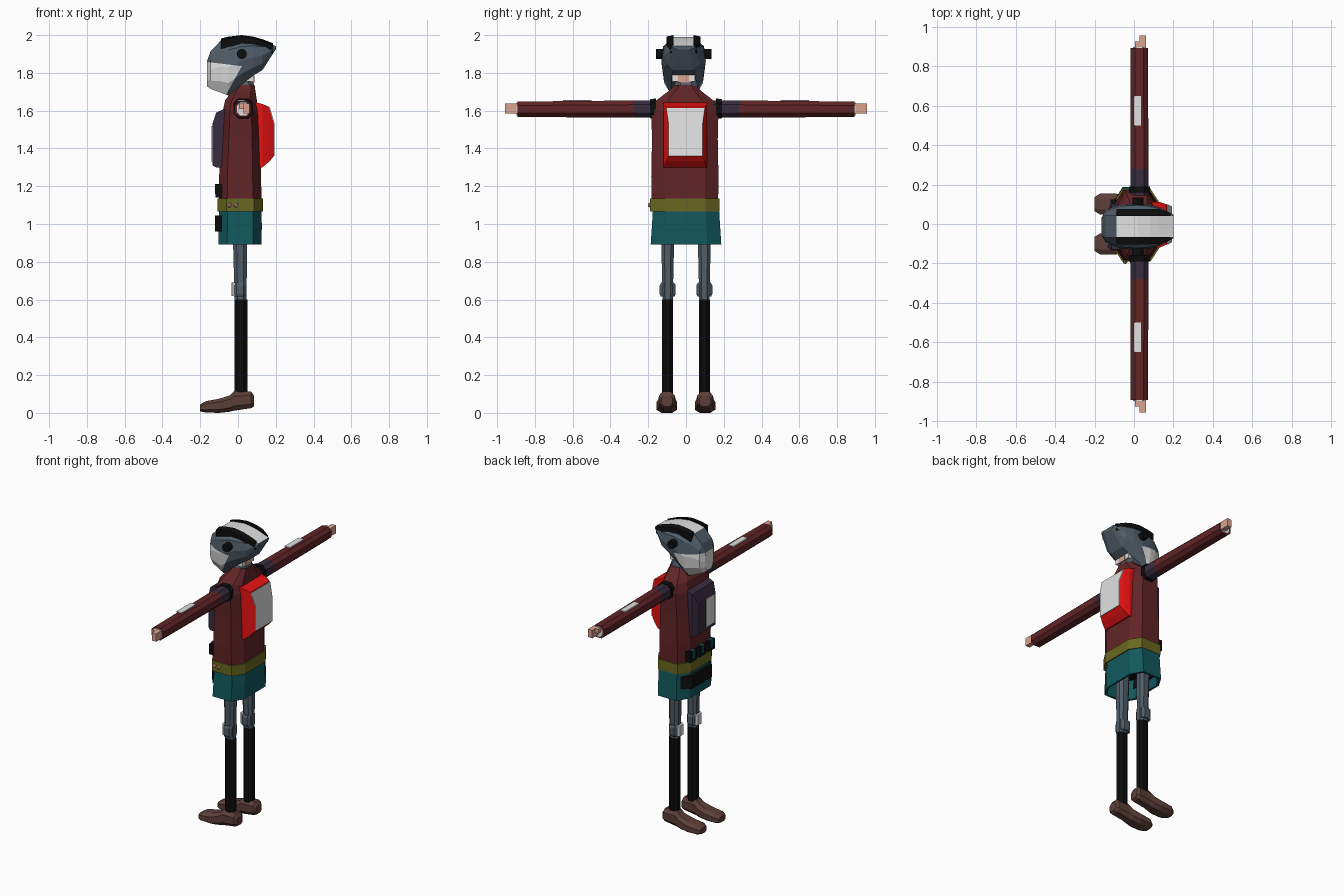
import bpy, bmesh, math
from mathutils import Vector

cube = bpy.data.objects.get("Cube")
if cube:
    bpy.data.objects.remove(cube, do_unlink=True)

# Materials, linear colours
def material(name, r, g, b):
    m = bpy.data.materials.new(name)
    m.use_nodes = True
    m.diffuse_color = (r, g, b, 1)
    bsdf = next(n for n in m.node_tree.nodes if n.type == 'BSDF_PRINCIPLED')
    bsdf.inputs["Base Color"].default_value = (r, g, b, 1)
    bsdf.inputs["Roughness"].default_value = 0.8
    return m

MAROON = material("maroon cloth", .12, .018, .02)
SLATE = material("slate grey", .08, .11, .14)
RED = material("bright red", .8, .006, .006)
WHITE = material("white", .75, .75, .75)
OLIVE = material("olive belt", .14, .14, .015)
TEAL = material("teal cloth", .006, .1, .11)
BROWN = material("brown leather", .11, .05, .04)
BLACK = material("black", .004, .004, .004)
SKIN = material("skin", .7, .36, .27)
PURPLE = material("dark purple", .04, .025, .05)

def finish(name, bm, mats, rule=None):
    bmesh.ops.recalc_face_normals(bm, faces=bm.faces[:])
    if rule:
        for f in bm.faces:
            f.material_index = rule(f.calc_center_median(), f.normal)
    mesh = bpy.data.meshes.new(name)
    bm.to_mesh(mesh)
    bm.free()
    for m in mats:
        mesh.materials.append(m)
    ob = bpy.data.objects.new(name, mesh)
    bpy.context.collection.objects.link(ob)
    return ob

def loft_mesh(rings):
    bm = bmesh.new()
    rows = [[bm.verts.new(p) for p in ring] for ring in rings]
    n = len(rows[0])
    for a, b in zip(rows, rows[1:]):
        for i in range(n):
            bm.faces.new((a[i], a[(i + 1) % n], b[(i + 1) % n], b[i]))
    bm.faces.new(rows[0])
    bm.faces.new(rows[-1])
    return bm

def loft(name, rings, mats, rule=None):
    return finish(name, loft_mesh(rings), mats, rule)

def octagon(u0, u1, v0, v1, c):
    """Rectangle with corners cut by fraction c."""
    a, b = (u1 - u0) * c, (v1 - v0) * c
    return [(u0 + a, v0), (u1 - a, v0), (u1, v0 + b), (u1, v1 - b),
            (u1 - a, v1), (u0 + a, v1), (u0, v1 - b), (u0, v0 + b)]

def flat_ring(z, x0, x1, hy, c=.25, y=0):
    return [(u, v, z) for u, v in octagon(x0, x1, y - hy, y + hy, c)]

def side_ring(y, x0, x1, z0, z1, c=.25):
    return [(u, y, v) for u, v in octagon(x0, x1, z0, z1, c)]

def box(name, x0, x1, y0, y1, z0, z1, mat):
    return loft(name, [[(x0, y0, z), (x1, y0, z), (x1, y1, z), (x0, y1, z)]
                       for z in (z0, z1)], [mat])

# Helmet: sections along x (x, top, bottom, half width)
HY = -.013
sections = [(-.165, 1.86, 1.73, .045), (-.145, 1.915, 1.715, .08),
            (-.09, 1.972, 1.695, .105), (-.05, 1.982, 1.68, .114),
            (.02, 1.99, 1.74, .118), (.08, 1.982, 1.785, .112),
            (.13, 1.968, 1.815, .098), (.2, 1.942, 1.925, .06)]

def helmet_ring(x, top, bot, w):
    h = top - bot
    half = [(min(.055, w), top), (w * .92, top - h * .2), (w, top - h * .5),
            (w * .9, bot + h * .22), (w * .55, bot)]
    return [(x, HY + y, z) for y, z in half] + [(x, HY - y, z) for y, z in reversed(half)]

bm = loft_mesh([helmet_ring(*s) for s in sections])
for co, no in (((-.165, 0, 1.858), (.12, 0, 1)), ((.02, 0, 1.835), (1, 0, -.55))):
    bmesh.ops.bisect_plane(bm, geom=bm.verts[:] + bm.edges[:] + bm.faces[:],
                           plane_co=co, plane_no=no)

def helmet_colour(c, n):
    if n.z > .7 and c.x > -.09 and abs(c.y - HY) < .03:
        return 1
    below = c.z - 1.858 + .12 * (c.x + .165) < 0
    ahead = c.x - .02 - .55 * (c.z - 1.835) < 0
    return 1 if below and ahead and n.z > -.7 else 0

finish("helmet", bm, [SLATE, WHITE], helmet_colour)

# Helmet rails and ear discs, both sides
for side, label in ((-1, "front"), (1, "back")):
    rail = []
    for x, top, bot, w in sections[2:-1] + [(.185, 1.947, 1.9, .075)]:
        a, b = HY + side * .054, HY + side * min(.09, w * .9)
        rail.append([(x, a, top - .02), (x, b, top - .045),
                     (x, b, top + .002), (x, a, top + .01)])
    loft(label + "_helmet_rail", rail, [BLACK])
    bpy.ops.mesh.primitive_cylinder_add(vertices=12, radius=.027, depth=.05,
                                        location=(.02, HY + side * .122, 1.9),
                                        rotation=(math.pi / 2, 0, 0))
    disc = bpy.context.object
    disc.name = label + "_ear_disc"
    disc.data.materials.append(BLACK)

# Face seen under the rear opening, and neck
box("collar_guard", .03, .085, HY - .06, HY + .06, 1.755, 1.795, WHITE)
box("face_skin", .04, .088, HY - .03, HY + .03, 1.75, 1.785, SKIN)
loft("neck", [flat_ring(1.66, -.03, .09, .065), flat_ring(1.73, -.025, .088, .062),
              flat_ring(1.78, -.02, .07, .05)], [SLATE])

# Torso, belt and skirt
TY = -.006
loft("torso", [flat_ring(z, a, b, h, .2, TY) for z, a, b, h in
               ((1.1, -.1, .125, .176), (1.25, -.1, .122, .178), (1.45, -.09, .116, .174),
                (1.6, -.08, .108, .178), (1.655, -.068, .1, .15),
                (1.705, -.03, .092, .085), (1.735, -.01, .088, .055))], [MAROON])
loft("belt", [flat_ring(z, -.108, .132, .184, .2, TY) for z in (1.065, 1.135)], [OLIVE])
loft("skirt", [flat_ring(1.08, -.1, .125, .175, .2), flat_ring(.98, -.102, .126, .181, .2),
               flat_ring(.892, -.104, .124, .187, .2), flat_ring(.892, -.09, .112, .172, .2),
               flat_ring(1.02, -.085, .105, .165, .2)], [TEAL, BLACK],
     lambda c, n: 1 if n.z < -.9 and c.z > .95 else 0)
for i in range(2):
    bpy.ops.mesh.primitive_ico_sphere_add(subdivisions=1, radius=.014,
                                          location=(-.045 + .035 * i, -.19, 1.1))
    bpy.context.object.name = "belt_button_%d" % (i + 1)
    bpy.context.object.data.materials.append(SKIN)

# Pouches above the belt and pack on the skirt
for i in range(3):
    y = -.1 + i * .095
    box("pouch_%d" % (i + 1), -.12, -.085, y - .035, y + .035, 1.14, 1.21, BLACK)
    box("pouch_flap_%d" % (i + 1), -.123, -.084, y - .012, y + .012, 1.16, 1.213, TEAL)
loft("skirt_pack", [[(-.085, -.15, z), (-.122, -.1, z), (-.122, .1, z), (-.07, .16, z)]
                    for z in (.96, 1.045)], [BLACK])

# Chest plate with a light panel
loft("chest_plate", [[(x, y0, z0), (x, y1, z0), (x, y1, z1), (x, y0, z1)]
                     for x, y0, y1, z0, z1 in ((-.07, -.13, .1, 1.3, 1.61),
                                               (-.115, -.13, .1, 1.3, 1.59),
                                               (-.135, -.12, .07, 1.31, 1.53))], [PURPLE])
box("chest_panel", -.14, -.134, -.11, -.02, 1.33, 1.52, WHITE)

# Backpack tapering to a white panel
pack = [(.09, -.12, .112, 1.3, 1.645), (.13, -.12, .112, 1.3, 1.635),
        (.165, -.105, .1, 1.33, 1.62), (.19, -.092, .088, 1.36, 1.53)]
loft("backpack", [[(x, y0, z0), (x, y1, z0), (x, y1, z1), (x, y0, z1)]
                  for x, y0, y1, z0, z1 in pack], [RED])
loft("backpack_panel", [[(.188 + d, -.092, 1.36), (.188 + d, .088, 1.36),
                         (.188 + d, .088, 1.53), (.164 + d, .1, 1.615),
                         (.164 + d, -.105, 1.615), (.188 + d, -.092, 1.53)]
                        for d in (0, .006)], [WHITE])

for side, label in ((-1, "front"), (1, "back")):
    def arm(part, stops, mat):
        rings = [side_ring(side * y, *r) for y, *r in stops]
        return loft(label + "_" + part, rings, [mat])

    # Arm: armhole ring, dark shoulder, sleeve, cuff, hand
    arm("armhole", [(.16, -.025, .08, 1.555, 1.665), (.19, -.025, .08, 1.56, 1.66)], BLACK)
    arm("shoulder", [(.14, -.018, .075, 1.562, 1.655), (.28, -.018, .074, 1.564, 1.654)], PURPLE)
    arm("sleeve", [(.28, -.018, .074, 1.564, 1.654), (.893, -.018, .07, 1.566, 1.648)], MAROON)
    arm("cuff", [(.88, -.005, .06, 1.575, 1.642), (.897, -.005, .06, 1.575, 1.642)], WHITE)
    ys = sorted((side * .5, side * .65))
    box(label + "_sleeve_patch", -.003, .036, *ys, 1.648, 1.656, WHITE)
    ys = sorted((side * .88, side * .957))
    box(label + "_hand", .028, .06, *ys, 1.585, 1.638, SKIN)
    ys = sorted((side * .88, side * .925))
    box(label + "_thumb", .005, .028, *ys, 1.61, 1.638, SKIN)

    # Leg: thigh, knee, sock
    ly = side * .097
    loft(label + "_thigh", [flat_ring(1.03, -.03, .05, .036, .25, ly),
                            flat_ring(.86, -.025, .048, .033, .25, ly),
                            flat_ring(.6, -.018, .045, .027, .25, ly)], [SLATE])
    loft(label + "_knee", [flat_ring(z, -.022, .042, h, .2, ly) for z, h in
                           ((.615, .036), (.63, .042), (.675, .042), (.69, .034))], [SLATE])
    loft(label + "_knee_pad", [flat_ring(z, -.035, .012, .03, .2, ly) for z in (.62, .69)],
         [WHITE])
    loft(label + "_sock", [flat_ring(z, -.019, .049, .029, .28, ly) for z in (.09, .6)], [BLACK])

    # Shoe: sections from toe to heel
    fy = side * .101
    shoe = []
    for x, z0, z1, h in ((-.2, .008, .045, .036), (-.17, .002, .062, .054),
                         (-.1, 0, .075, .054), (-.045, .006, .092, .046),
                         (-.02, .012, .115, .042), (.07, .025, .112, .042),
                         (.085, .035, .09, .03)):
        shoe.append([(x, fy + v, z) for v, z in octagon(-h, h, z0, z1, .24)])
    loft(label + "_shoe", shoe, [BROWN])
